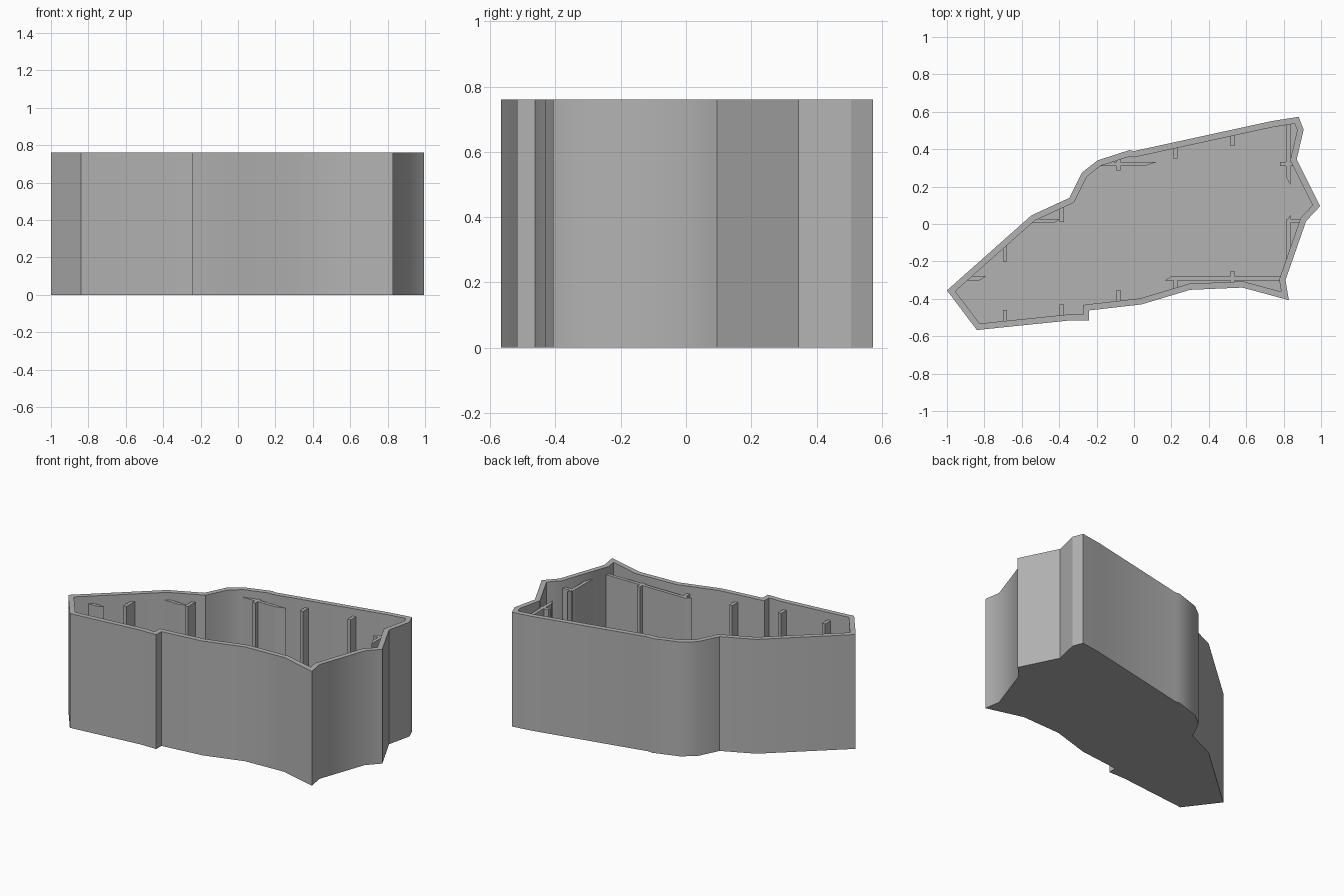
import bpy
import bmesh
import math
from mathutils import Vector

HEIGHT = 0.76
WALL = 0.033
FLOOR = 0.03
RIB_TOP = 0.71
HALF_RIB = 0.011

default_cube = bpy.data.objects.get("Cube")
if default_cube:
    bpy.data.objects.remove(default_cube, do_unlink=True)

grey = bpy.data.materials.new("plain grey")
grey.use_nodes = True
grey.diffuse_color = (0.45, 0.45, 0.45, 1)
grey.node_tree.nodes["Principled BSDF"].inputs["Base Color"].default_value = grey.diffuse_color

# Outline of the tray, clockwise from the left tip
OUTLINE = [Vector(p) for p in (
    (-1, -.355), (-.55, .045), (-.345, .14), (-.278, .275), (-.195, .34),
    (-.025, .395), (0, .39), (.735, .55), (.88, .573), (.907, .505),
    (.87, .345), (.995, .095), (.92, .015), (.81, -.3), (.828, -.407),
    (.58, -.34), (.3, -.352), (.04, -.43), (-.24, -.462), (-.24, -.517),
    (-.355, -.517), (-.84, -.567))]


def inset(points, distance):
    """Move every edge of a clockwise outline inwards, with mitred corners."""
    result = []
    for i, point in enumerate(points):
        before = (point - points[i - 1]).normalized()
        after = (points[(i + 1) % len(points)] - point).normalized()
        n1 = Vector((before.y, -before.x))
        n2 = Vector((after.y, -after.x))
        result.append(point + (n1 + n2) * distance / (1 + n1.dot(n2)))
    return result


def finish(name, bm):
    bmesh.ops.recalc_face_normals(bm, faces=bm.faces)
    mesh = bpy.data.meshes.new(name)
    bm.to_mesh(mesh)
    bm.free()
    mesh.materials.append(grey)
    obj = bpy.data.objects.new(name, mesh)
    bpy.context.collection.objects.link(obj)
    return obj


def loft(name, rings):
    """Closed skin through rings of (outline, height), capped at both ends."""
    bm = bmesh.new()
    loops = [[bm.verts.new((p.x, p.y, z)) for p in pts] for pts, z in rings]
    for low, high in zip(loops, loops[1:]):
        for i in range(len(low)):
            bm.faces.new((low[i - 1], low[i], high[i], high[i - 1]))
    bm.faces.new(loops[0])
    bm.faces.new(loops[-1])
    return finish(name, bm)


# Floor and wall in one shell
inner = inset(OUTLINE, WALL)
tray = loft("tray_shell", [(OUTLINE, 0), (OUTLINE, HEIGHT), (inner, HEIGHT), (inner, FLOOR)])
bpy.ops.object.select_all(action='DESELECT')
tray.select_set(True)
bpy.context.view_layer.objects.active = tray
bpy.ops.object.shade_smooth_by_angle(angle=math.radians(30))

MIDLINE = inset(OUTLINE, WALL / 2)


def reach_wall(start, direction):
    """First point where a line from start meets the middle of the wall."""
    best = None
    for i, b in enumerate(MIDLINE):
        a = MIDLINE[i - 1]
        edge = b - a
        det = direction.cross(edge)
        if abs(det) < 1e-9:
            continue
        along = (a - start).cross(edge) / det
        part = (a - start).cross(direction) / det
        if along > 0 and 0 <= part <= 1 and (best is None or along < best):
            best = along
    return start + direction * best


def rib(name, axis, centre, tip, sign, taper=0):
    """Upright fin along an axis, from a free tip out to the wall."""
    direction = Vector((sign, 0)) if axis == "x" else Vector((0, sign))
    sides = []
    for side in (-1, 1):
        across = centre + side * HALF_RIB
        end = tip + side * taper / 2
        start = Vector((end, across)) if axis == "x" else Vector((across, end))
        sides.append((start, reach_wall(start, direction)))
    (a, b), (c, d) = sides
    loft(name, [([a, b, d, c], FLOOR / 2), ([a, b, d, c], RIB_TOP)])


# Short posts along the back and front walls, on one even spacing
for i, tip in enumerate((-.2, .01, .285, .35, .417)):
    rib(f"back_post_{i}", "y", -.69 + i * .304, tip, 1)
for i, tip in enumerate((-.46, -.43, -.353, -.29, -.25)):
    rib(f"front_post_{i}", "y", -.69 + i * .304, tip, -1)

# Short posts on the left wall
for name, y, tip in (("lower", .016, .815), ("upper", .32, .78)):
    rib(f"left_post_{name}", "x", y, tip, 1)

# Long plates with slanted free ends
rib("back_plate", "x", .32, .088, -1, .065)
rib("back_corner_plate", "x", .016, -.41, -1, .04)
rib("right_corner_plate", "x", -.29, -.808, -1, .035)
rib("front_plate", "x", -.29, .183, 1, .036)
rib("left_front_plate", "y", .825, .03, -1, .04)
rib("left_back_plate", "y", .825, .23, 1, -.04)
